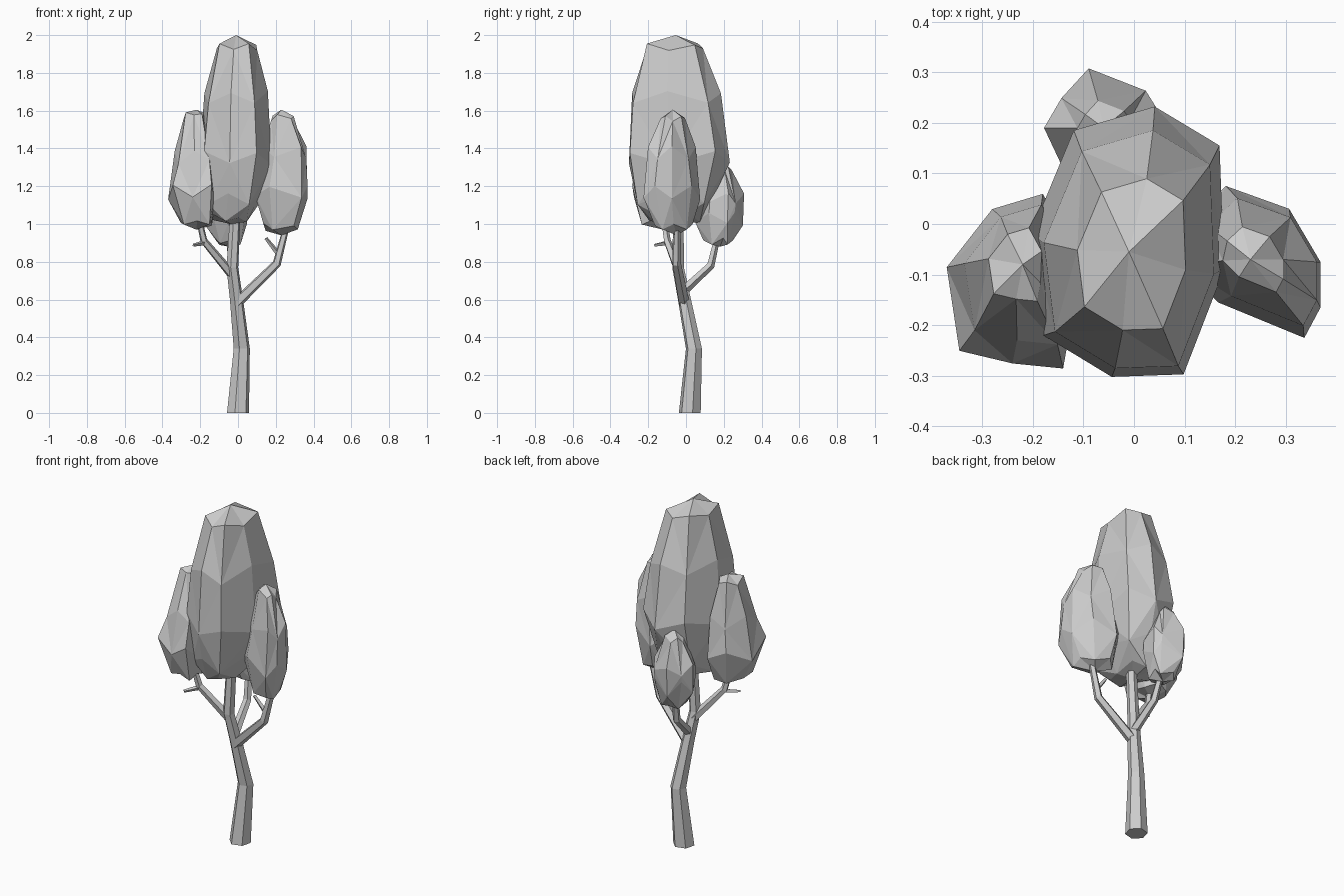
import bpy, bmesh, math, random
from mathutils import Vector

random.seed(4)


def finish(bm, name):
    bmesh.ops.recalc_face_normals(bm, faces=bm.faces)
    mesh = bpy.data.meshes.new(name)
    bm.to_mesh(mesh)
    bm.free()
    ob = bpy.data.objects.new(name, mesh)
    bpy.context.collection.objects.link(ob)
    return ob


def bridge(bm, rings, diagonal=False):
    for r, (a, b) in enumerate(zip(rings, rings[1:])):
        n = len(a)
        for i in range(n):
            j = (i + 1) % n
            if not diagonal:
                bm.faces.new((a[i], a[j], b[j], b[i]))
            elif (i + r) % 2:
                bm.faces.new((a[i], a[j], b[j]))
                bm.faces.new((a[i], b[j], b[i]))
            else:
                bm.faces.new((a[i], a[j], b[i]))
                bm.faces.new((a[j], b[j], b[i]))


def limb(name, path, sides, upright=False):
    """Tapered low-poly tube; path holds (x, y, z, radius)."""
    bm = bmesh.new()
    pts = [Vector(p[:3]) for p in path]
    rings = []
    for k, p in enumerate(pts):
        t = pts[min(k + 1, len(pts) - 1)] - pts[max(k - 1, 0)]
        if upright:
            t = Vector((0, 0, 1))
        u = Vector((0.0, 1.0, 0.01)).cross(t).normalized()
        v = t.normalized().cross(u)
        r = path[k][3]
        rings.append([bm.verts.new(p + r * (u * math.cos(a) + v * math.sin(a)))
                      for a in [2 * math.pi * i / sides + 0.25 for i in range(sides)]])
    bridge(bm, rings)
    bm.faces.new(rings[0])
    bm.faces.new(rings[-1])
    return finish(bm, name)


def foliage(name, outline, levels, bottom, top):
    """Faceted clump: plan outline scaled at levels (z, scale, cx, cy)."""
    bm = bmesh.new()
    ox = (min(p[0] for p in outline) + max(p[0] for p in outline)) / 2
    oy = (min(p[1] for p in outline) + max(p[1] for p in outline)) / 2
    rings = []
    for k, (z, s, cx, cy) in enumerate(levels):
        wave = 0.03 if 0 < k < len(levels) - 1 else 0.012
        rings.append([bm.verts.new((cx + (x - ox) * s, cy + (y - oy) * s,
                                    z + wave * (-1) ** (i + k)
                                    + random.uniform(-0.01, 0.01)))
                      for i, (x, y) in enumerate(outline)])
    bridge(bm, rings, True)
    for ring, tip in ((rings[0], bottom), (rings[-1], top)):
        v = bm.verts.new(tip)
        for i in range(len(ring)):
            bm.faces.new((ring[i], ring[(i + 1) % len(ring)], v))
    return finish(bm, name)


# Trunk and main branches
limb("trunk", [(0, 0.02, 0, 0.06), (0.02, 0.042, 0.34, 0.044),
               (-0.008, -0.008, 0.6, 0.036), (-0.03, -0.042, 0.77, 0.032),
               (-0.012, -0.04, 1.1, 0.028)], 6, True)
limb("right_branch", [(-0.01, -0.01, 0.58, 0.03), (0.205, -0.05, 0.79, 0.024),
                      (0.265, -0.045, 1.02, 0.016)], 5)
limb("left_branch", [(-0.03, -0.03, 0.73, 0.026), (-0.18, -0.1, 0.91, 0.02),
                     (-0.21, -0.12, 1.04, 0.016)], 5)
limb("back_branch", [(-0.01, -0.01, 0.65, 0.026), (-0.03, 0.13, 0.78, 0.022),
                     (-0.05, 0.17, 0.95, 0.016)], 5)

# Twigs
limb("right_twig", [(0.215, -0.05, 0.84, 0.014), (0.148, -0.06, 0.925, 0.009)], 4)
limb("left_twig", [(-0.18, -0.1, 0.9, 0.014), (-0.235, -0.165, 0.888, 0.008)], 4)

# Foliage clumps
foliage("crown_foliage",
        [(-0.12, 0.185), (0.04, 0.232), (0.168, 0.155), (0.177, -0.09),
         (0.097, -0.297), (-0.045, -0.302), (-0.18, -0.22), (-0.205, -0.02)],
        [(1.03, 0.5, -0.05, -0.06), (1.14, 0.78, -0.028, -0.052),
         (1.35, 1.0, -0.013, -0.035), (1.67, 0.88, -0.01, -0.05),
         (1.935, 0.56, -0.005, -0.06)],
        (-0.04, -0.06, 1.0), (-0.01, -0.055, 2.0))
foliage("right_foliage",
        [(0.18, 0.075), (0.305, 0.03), (0.367, -0.075), (0.367, -0.165),
         (0.335, -0.225), (0.165, -0.155), (0.09, -0.08), (0.11, 0.01)],
        [(0.985, 0.66, 0.225, -0.065), (1.17, 1.0, 0.23, -0.075),
         (1.38, 0.84, 0.245, -0.075), (1.565, 0.43, 0.235, -0.07)],
        (0.23, -0.05, 0.94), (0.23, -0.07, 1.605))
foliage("left_foliage",
        [(-0.37, -0.085), (-0.28, 0.03), (-0.18, 0.06), (-0.12, -0.05),
         (-0.125, -0.2), (-0.14, -0.285), (-0.24, -0.275), (-0.345, -0.25)],
        [(1.0, 0.66, -0.22, -0.12), (1.17, 1.0, -0.245, -0.113),
         (1.36, 0.8, -0.235, -0.1), (1.58, 0.42, -0.235, -0.08)],
        (-0.22, -0.12, 0.97), (-0.22, -0.08, 1.605))
foliage("back_foliage",
        [(-0.18, 0.185), (-0.145, 0.245), (-0.09, 0.305), (0.025, 0.26),
         (0.05, 0.22), (0.04, 0.12), (-0.05, 0.045), (-0.14, 0.1)],
        [(0.91, 0.6, -0.05, 0.17), (1.03, 0.97, -0.063, 0.175),
         (1.14, 0.98, -0.065, 0.18), (1.3, 0.45, -0.06, 0.185)],
        (-0.05, 0.18, 0.88), (-0.06, 0.19, 1.34))
